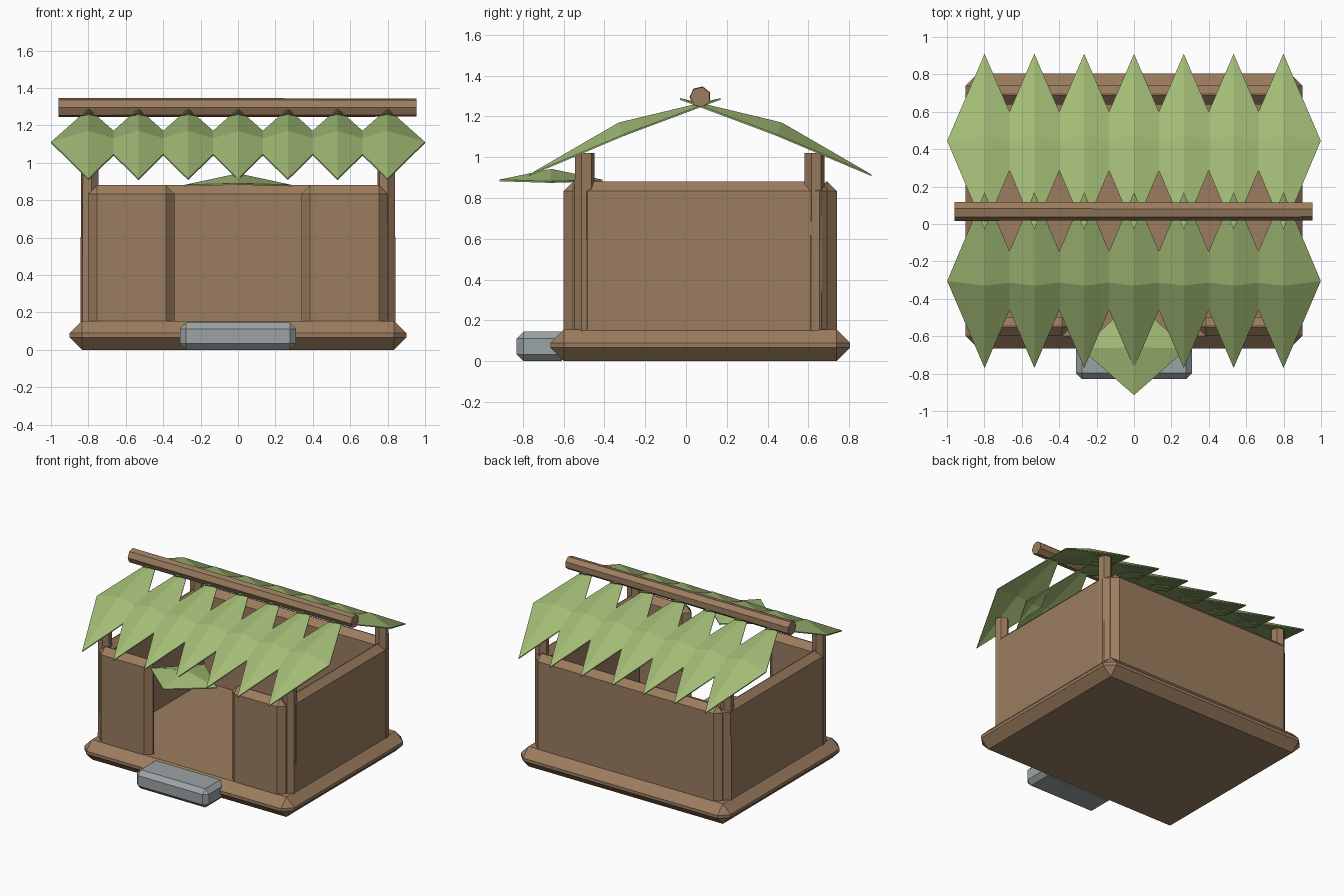
import bpy, bmesh, math
from mathutils import Matrix

if "Cube" in bpy.data.objects:
    bpy.data.objects.remove(bpy.data.objects["Cube"])


def material(name, rgb):
    m = bpy.data.materials.new(name)
    m.diffuse_color = (*rgb, 1)
    m.use_nodes = True
    m.node_tree.nodes["Principled BSDF"].inputs["Base Color"].default_value = m.diffuse_color
    return m


WOOD = material("wood brown", (0.33, 0.205, 0.115))
LEAF = material("leaf green", (0.36, 0.50, 0.18))
STONE = material("stone grey", (0.33, 0.37, 0.38))


def finish(name, bm, mat):
    bmesh.ops.recalc_face_normals(bm, faces=bm.faces)
    me = bpy.data.meshes.new(name)
    bm.to_mesh(me)
    bm.free()
    me.materials.append(mat)
    ob = bpy.data.objects.new(name, me)
    bpy.context.collection.objects.link(ob)
    return ob


def block(name, x, y, z, bevel, mat):
    """Chamfered box given as (min, max) ranges."""
    bm = bmesh.new()
    bmesh.ops.create_cube(bm, size=1)
    for v in bm.verts:
        for i, (lo, hi) in enumerate((x, y, z)):
            v.co[i] = lo if v.co[i] < 0 else hi
    bmesh.ops.bevel(bm, geom=bm.edges[:], offset=bevel, segments=1,
                    affect='EDGES', clamp_overlap=True)
    return finish(name, bm, mat)


def pole(name, sides, r1, r2, length, matrix):
    bm = bmesh.new()
    bmesh.ops.create_cone(bm, cap_ends=True, segments=sides, radius1=r1,
                          radius2=r2, depth=length, matrix=matrix)
    return finish(name, bm, WOOD)


def leaf(name, x, half, inner, side, centre, tip):
    """Diamond leaf with a raised middle; points are (y, z)."""
    bm = bmesh.new()
    c = bm.verts.new((x, *centre))
    rim = [bm.verts.new(p) for p in ((x, *inner), (x + half, *side),
                                     (x, *tip), (x - half, *side))]
    for i in range(4):
        bm.faces.new((c, rim[i], rim[(i + 1) % 4]))
    # thin closed underside, flatter than the top
    under = bm.verts.new((x, centre[0], centre[1] - 0.035))
    low = [bm.verts.new((v.co.x, v.co.y, v.co.z - 0.008)) for v in rim]
    for i in range(4):
        j = (i + 1) % 4
        bm.faces.new((under, low[j], low[i]))
        bm.faces.new((rim[i], low[i], low[j], rim[j]))
    return finish(name, bm, LEAF)


# Floor platform and doorstep
block("platform", (-0.9, 0.9), (-0.665, 0.805), (0, 0.155), 0.066, WOOD)
block("doorstep", (-0.31, 0.31), (-0.83, -0.58), (0, 0.145), 0.033, STONE)

# Walls, leaving a doorway in the front
block("back_wall", (-0.80, 0.80), (0.64, 0.74), (0.08, 0.88), 0.046, WOOD)
for s, n in ((-1, "left"), (1, "right")):
    xs = sorted((s * 0.74, s * 0.838))
    block(n + "_wall", xs, (-0.53, 0.70), (0.08, 0.88), 0.046, WOOD)
    xs = sorted((s * 0.34, s * 0.80))
    block(n + "_front_wall", xs, (-0.60, -0.50), (0.08, 0.88), 0.046, WOOD)
    # Corner posts
    for y, end in ((-0.497, "front"), (0.63, "back")):
        m = Matrix.Translation((s * 0.793, y, 0.56)) @ Matrix.Rotation(0.2, 4, 'Z')
        pole(f"{n}_{end}_post", 6, 0.052, 0.049, 0.92, m)

# Ridge beam
RIDGE_Y = 0.07
m = (Matrix.Translation((-0.002, RIDGE_Y, 1.295)) @ Matrix.Rotation(math.pi / 2, 4, 'Y')
     @ Matrix.Rotation(math.pi, 4, 'Z'))
pole("ridge_beam", 7, 0.053, 0.05, 1.914, m)

# Rows of roof leaves on both slopes
for s, n in ((-1, "front"), (1, "back")):
    def at(d, z, s=s):
        return (RIDGE_Y + s * d, z)
    for i in range(7):
        leaf(f"{n}_roof_leaf_{i + 1}", (i - 3) * 0.2663, 0.2, at(-0.10, 1.29),
             at(0.375, 1.112), at(0.40, 1.17), at(0.84, 0.915))

# Leaf awning over the doorway
leaf("awning_leaf", 0, 0.285, (-0.41, 0.89), (-0.665, 0.882), (-0.66, 0.943), (-0.915, 0.89))
